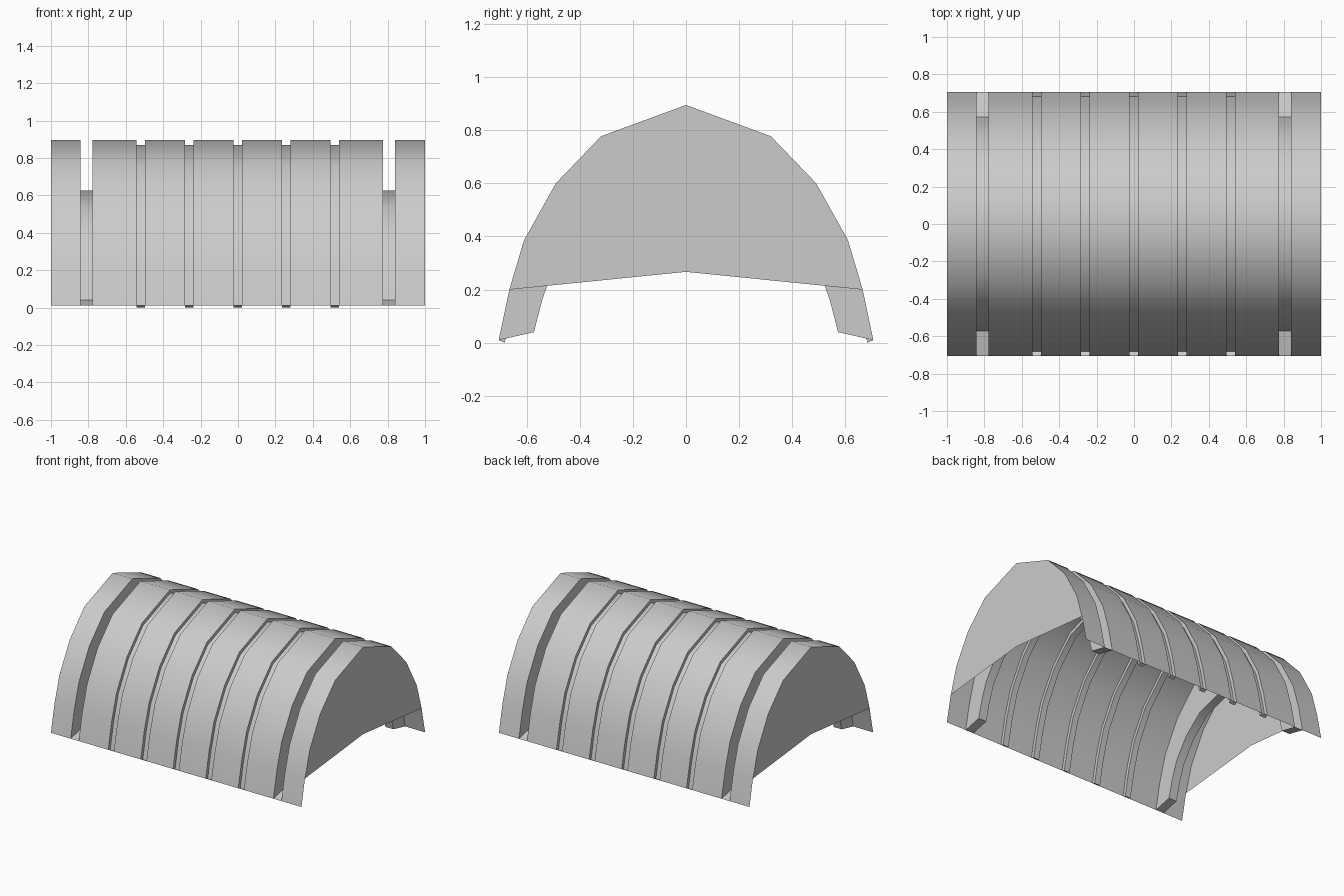
import bpy, bmesh, math

if "Cube" in bpy.data.objects:
    bpy.data.objects.remove(bpy.data.objects["Cube"])

# Half arch cross-section (y, z), mirrored to a full one
half = [(0.705, 0.01), (0.665, 0.2), (0.61, 0.385), (0.49, 0.60), (0.32, 0.777)]
outer = [(-y, z) for y, z in half] + [(0, 0.895)] + [(y, z) for y, z in reversed(half)]


def scaled(sy, z0, sz):
    return [(y * sy, z0 + (z - 0.01) * sz) for y, z in outer]


deep = scaled(0.812, 0.04, 0.661)
shallow = scaled(0.968, 0.0, 0.983)


def make_object(name, bm):
    bmesh.ops.remove_doubles(bm, verts=bm.verts, dist=1e-5)
    bmesh.ops.recalc_face_normals(bm, faces=bm.faces)
    mesh = bpy.data.meshes.new(name)
    bm.to_mesh(mesh)
    bm.free()
    ob = bpy.data.objects.new(name, mesh)
    bpy.context.collection.objects.link(ob)
    bpy.ops.object.select_all(action='DESELECT')
    ob.select_set(True)
    bpy.context.view_layer.objects.active = ob
    bpy.ops.object.shade_smooth_by_angle(angle=math.radians(44))
    return ob


def ring(bm, x, profile):
    return [bm.verts.new((x, y, z)) for y, z in profile]


def skin(bm, a, b):
    for i in range(len(a) - 1):
        bm.faces.new((a[i], a[i + 1], b[i + 1], b[i]))


# Grooves as (centre, half width, floor profile)
grooves = [(-0.81, 0.032, deep)]
grooves += [(x, 0.0225, shallow) for x in (-0.52, -0.26, -0.002, 0.258, 0.518)]
grooves += [(0.808, 0.032, deep)]

# Arched shell with recessed grooves
bm = bmesh.new()
prev = ring(bm, -1, outer)
rings_start = prev
for x, w, floor in grooves:
    o1, i1 = ring(bm, x - w, outer), ring(bm, x - w, floor)
    i2, o2 = ring(bm, x + w, floor), ring(bm, x + w, outer)
    for a, b in ((prev, o1), (o1, i1), (i1, i2), (i2, o2)):
        skin(bm, a, b)
    for k in (0, -1):  # foot of each groove
        bm.faces.new((o1[k], i1[k], i2[k], o2[k]))
    prev = o2
end = ring(bm, 1, outer)
skin(bm, prev, end)

# End walls, open below a shallow peak
for x, r in ((-1, rings_start), (1, end)):
    peak = bm.verts.new((x, 0, 0.267))
    bm.faces.new(r[1:-1] + [peak])
make_object("arched_shell", bm)
